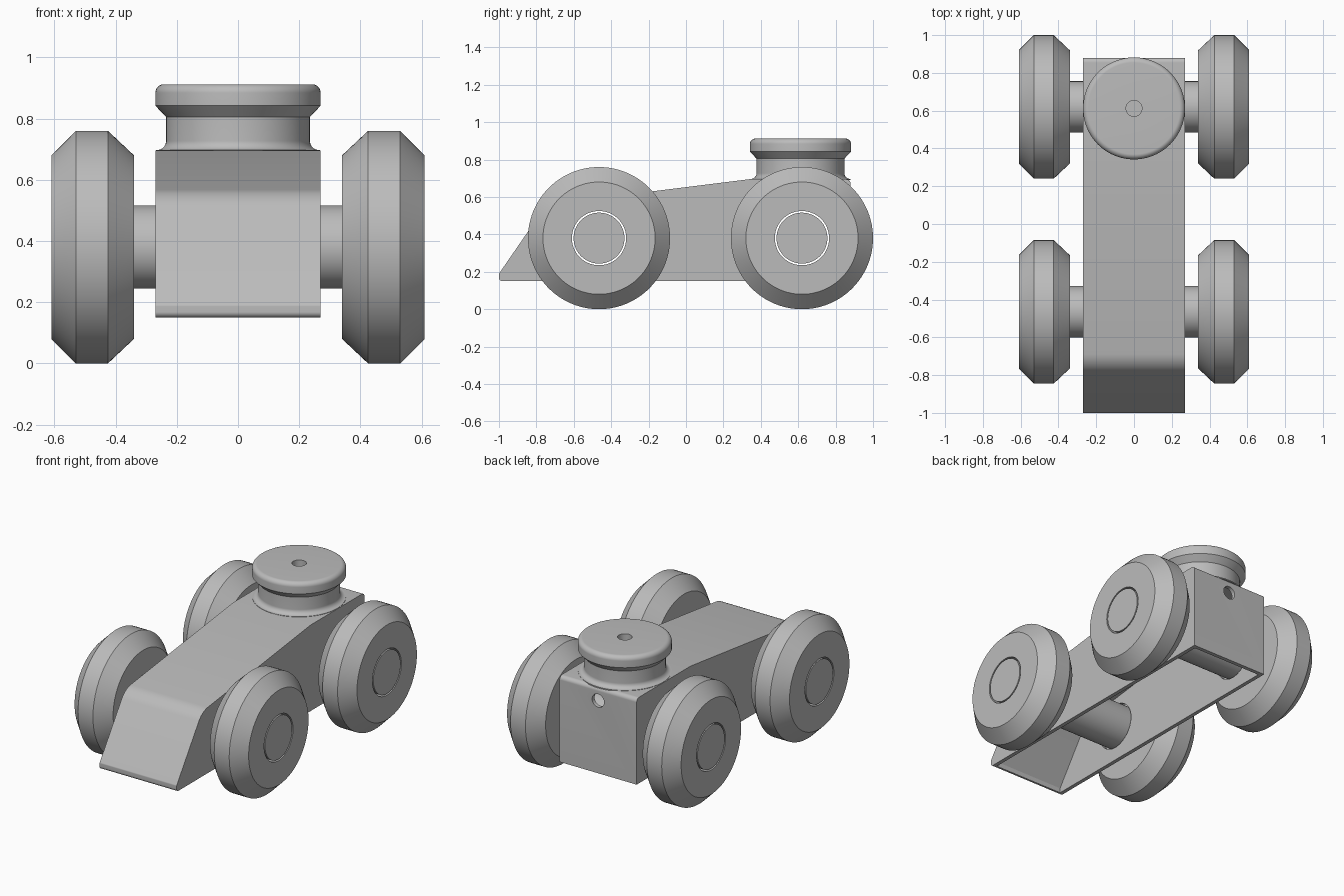
import bpy
import bmesh
from math import pi, radians, tan
from mathutils import Matrix, Vector

cube = bpy.data.objects.get("Cube")
if cube:
    bpy.data.objects.remove(cube, do_unlink=True)

# Plain grey plastic
grey = bpy.data.materials.new("plain grey")
grey.use_nodes = True
colour = (0.5, 0.5, 0.5, 1)
grey.diffuse_color = colour
grey.node_tree.nodes["Principled BSDF"].inputs["Base Color"].default_value = colour


def finish(bm, name):
    bmesh.ops.recalc_face_normals(bm, faces=bm.faces)
    mesh = bpy.data.meshes.new(name)
    bm.to_mesh(mesh)
    bm.free()
    mesh.materials.append(grey)
    obj = bpy.data.objects.new(name, mesh)
    bpy.context.collection.objects.link(obj)
    return obj


def activate(obj):
    bpy.ops.object.select_all(action="DESELECT")
    obj.select_set(True)
    bpy.context.view_layer.objects.active = obj


def smooth(obj, angle=25):
    activate(obj)
    bpy.ops.object.shade_smooth_by_angle(angle=radians(angle))


def rounded(corners, steps=8):
    """Round a closed outline given as (a, b, radius) corners."""
    out = []
    for i, (a, b, r) in enumerate(corners):
        p = Vector((a, b))
        if r == 0:
            out.append(p)
            continue
        u = (Vector(corners[i - 1][:2]) - p).normalized()
        v = (Vector(corners[(i + 1) % len(corners)][:2]) - p).normalized()
        reach = r / tan(u.angle(v) / 2)
        start, end = p + u * reach, p + v * reach
        centre = p + (u + v).normalized() * (r * r + reach * reach) ** 0.5
        for k in range(steps + 1):
            ray = start.lerp(end, k / steps) - centre
            out.append(centre + ray.normalized() * r)
    return out


def extrude_side(name, outline, half_width):
    """Extrude a (y, z) outline across x."""
    bm = bmesh.new()
    face = bm.faces.new([bm.verts.new((-half_width, p.x, p.y)) for p in outline])
    moved = bmesh.ops.extrude_face_region(bm, geom=[face])["geom"]
    verts = [g for g in moved if isinstance(g, bmesh.types.BMVert)]
    bmesh.ops.translate(bm, verts=verts, vec=(2 * half_width, 0, 0))
    return finish(bm, name)


def lathe(name, outline, location, axis="Z", sides=96):
    """Spin a closed (radius, height) outline around an axis."""
    bm = bmesh.new()
    verts = [bm.verts.new((p[0], 0, p[1])) for p in outline]
    edges = [bm.edges.new((verts[i - 1], v)) for i, v in enumerate(verts)]
    bmesh.ops.spin(bm, geom=verts + edges, axis=(0, 0, 1), cent=(0, 0, 0),
                   angle=2 * pi, steps=sides, use_merge=True)
    bmesh.ops.remove_doubles(bm, verts=bm.verts, dist=1e-5)
    if axis == "X":
        bmesh.ops.rotate(bm, verts=bm.verts, matrix=Matrix.Rotation(pi / 2, 3, "Y"))
    bmesh.ops.translate(bm, verts=bm.verts, vec=location)
    return finish(bm, name)


def cylinder(name, radius, length, location, axis):
    bm = bmesh.new()
    bmesh.ops.create_cone(bm, cap_ends=True, segments=96, radius1=radius,
                          radius2=radius, depth=length)
    bmesh.ops.rotate(bm, verts=bm.verts, matrix=Matrix.Rotation(pi / 2, 3, axis))
    bmesh.ops.translate(bm, verts=bm.verts, vec=location)
    return finish(bm, name)


def cut(obj, cutter):
    mod = obj.modifiers.new("cut", "BOOLEAN")
    mod.operation, mod.solver, mod.object = "DIFFERENCE", "EXACT", cutter
    activate(obj)
    bpy.ops.object.modifier_apply(modifier=mod.name)
    bpy.data.objects.remove(cutter, do_unlink=True)


HALF, WALL = 0.27, 0.025
AXLE_Z, AXLE_YS = 0.38, {"front": -0.465, "rear": 0.62}

# Hollow body, open underneath
body = extrude_side("body", rounded([
    (-1, 0.15, 0.018), (-1, 0.19, 0.012), (-0.745, 0.56, 0.13),
    (0.34, 0.695, 0), (0.88, 0.695, 0.025), (0.88, 0.15, 0)]), HALF)
cut(body, extrude_side("cavity", rounded([
    (-0.975, 0.1, 0), (-0.975, 0.18, 0), (-0.73, 0.535, 0.1),
    (0.34, 0.67, 0), (0.855, 0.67, 0), (0.855, 0.1, 0)]), HALF - WALL))

# Axle holes and the small hole in the rear wall
for y in AXLE_YS.values():
    cut(body, cylinder("axle_hole", 0.145, 1, (0, y, AXLE_Z), "Y"))
cut(body, cylinder("rear_hole", 0.042, 0.2, (0, 0.88, 0.61), "X"))
smooth(body)

# Axles and wheels
wheel_outline = [(0.145, -0.135), (0.3, -0.135), (0.38, -0.05),
                 (0.38, 0.055), (0.3, 0.135), (0.145, 0.135)]
for end, y in AXLE_YS.items():
    smooth(cylinder(end + "_axle", 0.136, 1.22, (0, y, AXLE_Z), "Y"))
    for side, sign in (("left", 1), ("right", -1)):
        outline = [(r, h * sign) for r, h in wheel_outline]
        smooth(lathe(f"{end}_{side}_wheel", outline,
                     (sign * 0.475, y, AXLE_Z), "X"))

# Round knob with a flared foot, a grooved neck and a blind hole
knob = rounded([
    (0, 0.69, 0), (0.268, 0.69, 0), (0.268, 0.697, 0), (0.235, 0.697, 0.03),
    (0.235, 0.805, 0), (0.27, 0.842, 0), (0.27, 0.912, 0.028),
    (0.042, 0.912, 0), (0.042, 0.76, 0), (0, 0.76, 0)])
smooth(lathe("knob", knob, (0, 0.612, 0)))
